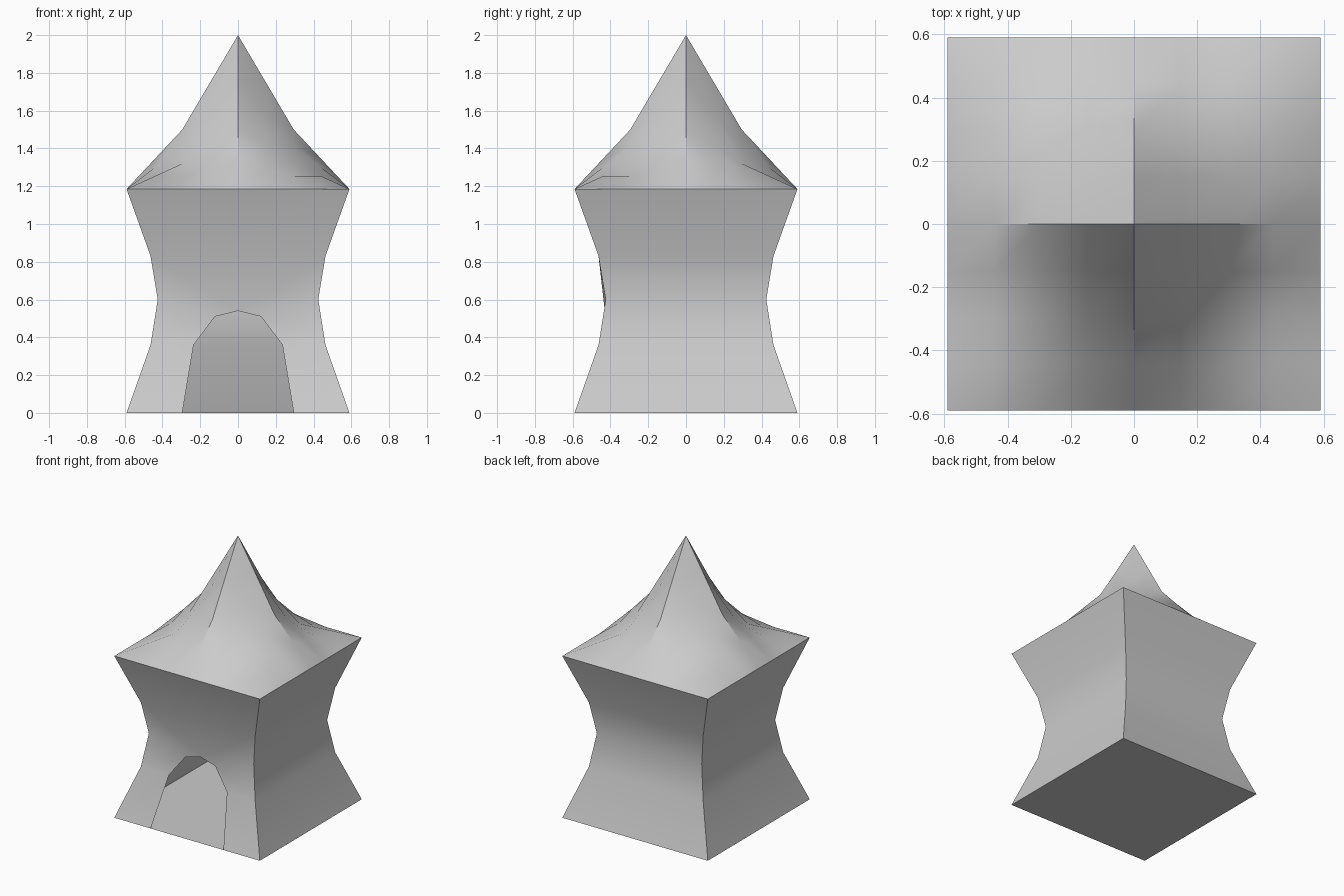
import bpy, bmesh, math

if "Cube" in bpy.data.objects:
    bpy.data.objects.remove(bpy.data.objects["Cube"])

R = 0.59            # half width at base and eaves
EAVES = 1.185


def finish(bm, name):
    me = bpy.data.meshes.new(name)
    bm.to_mesh(me)
    bm.free()
    ob = bpy.data.objects.new(name, me)
    bpy.context.collection.objects.link(ob)
    bpy.ops.object.select_all(action='DESELECT')
    ob.select_set(True)
    bpy.context.view_layer.objects.active = ob
    bpy.ops.object.shade_smooth_by_angle(angle=math.radians(28))
    return ob


# Hollow pinched body: thin square walls, floor and an arched doorway in front
profile = [(R, 0), (0.463, 0.36), (0.425, 0.6), (0.463, 0.83), (R, EAVES)]
bm = bmesh.new()
rings = [[bm.verts.new((sx * h, sy * h, z))
          for sx, sy in ((-1, -1), (1, -1), (1, 1), (-1, 1))]
         for h, z in profile]
for level, (a, b) in enumerate(zip(rings, rings[1:])):
    for i in range(4):
        if i == 0 and level < 3:
            continue            # front wall below is built around the arch
        j = (i + 1) % 4
        bm.faces.new((a[i], a[j], b[j], b[i]))
bm.faces.new(rings[0][::-1])

# Front wall around the doorway, one side then the other
arch = [(0.295, -R, 0), (0.235, -0.463, 0.36), (0.122, -0.437, 0.51)]
peak = bm.verts.new((0, -0.43, 0.54))
for side, corner in ((-1, 0), (1, 1)):
    edge = [bm.verts.new((side * x, y, z)) for x, y, z in arch]
    jamb = [r[corner] for r in rings]
    for k in range(2):
        bm.faces.new((jamb[k], edge[k], edge[k + 1], jamb[k + 1]))
    bm.faces.new((jamb[2], edge[2], peak, jamb[3]))
bm.faces.new((rings[3][0], peak, rings[3][1]))
bmesh.ops.recalc_face_normals(bm, faces=bm.faces)
finish(bm, "body")

# Tent roof: ridges to the middle of each eave, shallow hips at the corners
H = [[0.815, 0.315, 0], [0.315, 0.135, 0], [0, 0, 0]]


def roof_height(x, y):
    u, v = min(abs(x) / R, 1) * 2, min(abs(y) / R, 1) * 2
    if u >= 1 and v >= 1:
        return H[1][1] * (2 - max(u, v))
    i, j = min(int(u), 1), min(int(v), 1)
    u, v = u - i, v - j
    return ((H[i][j] * (1 - u) + H[i + 1][j] * u) * (1 - v)
            + (H[i][j + 1] * (1 - u) + H[i + 1][j + 1] * u) * v)


bm = bmesh.new()
bmesh.ops.create_grid(bm, x_segments=8, y_segments=8, size=R)
for v in bm.verts:
    v.co.z = EAVES + roof_height(v.co.x, v.co.y)
finish(bm, "roof")
